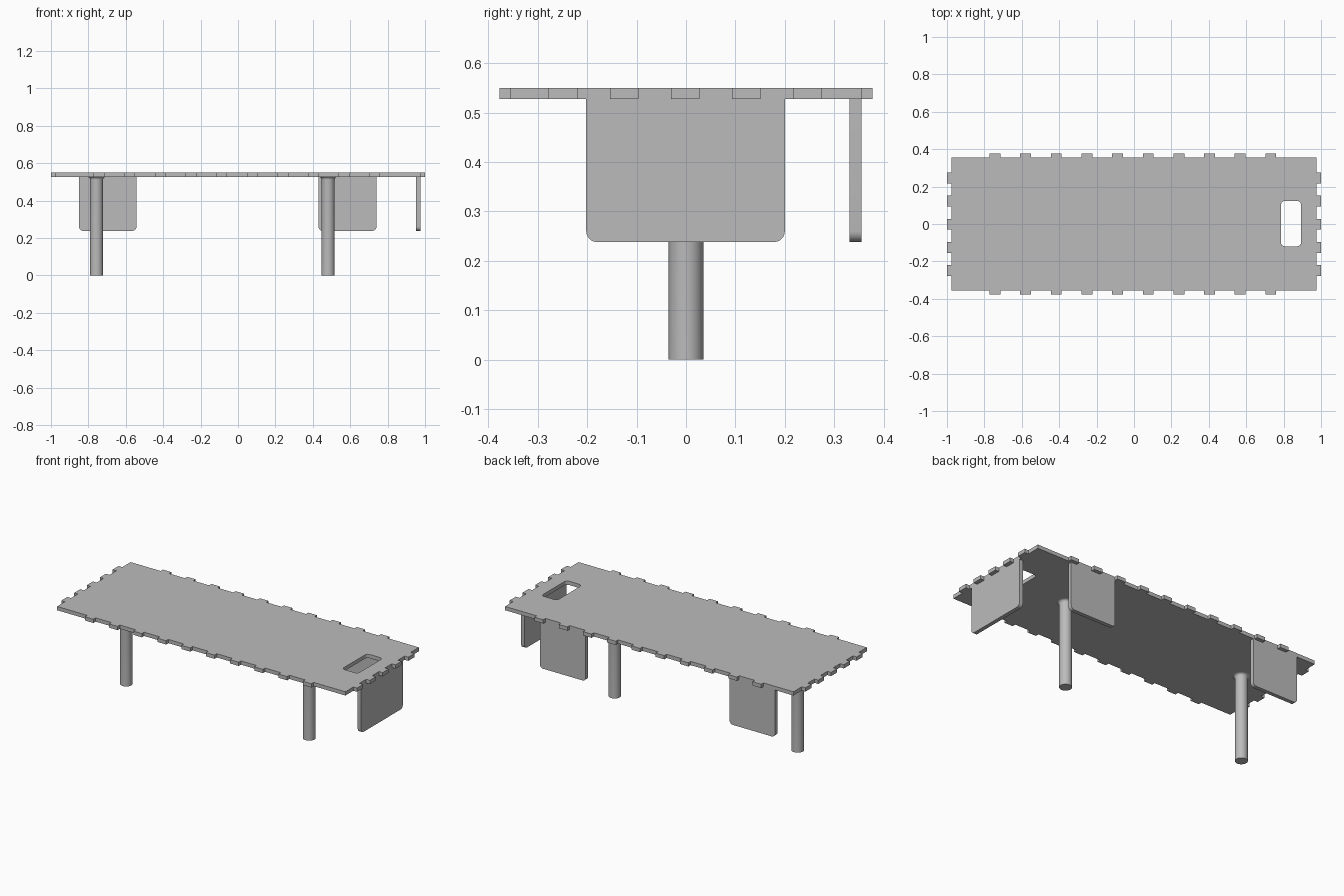
import bpy
import bmesh
from math import sin, cos, pi, radians
from mathutils import Matrix

if "Cube" in bpy.data.objects:
    bpy.data.objects.remove(bpy.data.objects["Cube"])

grey = bpy.data.materials.new("plain grey")
grey.use_nodes = True
grey.diffuse_color = (0.5, 0.5, 0.5, 1)
grey.node_tree.nodes["Principled BSDF"].inputs["Base Color"].default_value = (0.5, 0.5, 0.5, 1)

TOP, UNDER, PANEL_BOTTOM = 0.55, 0.527, 0.238
HALF_X, HALF_Y = 0.975, 0.355
THICK = 0.024
TAB_HALF = 0.029


def finish(name, bm):
    """Clean the mesh, link it, colour it and smooth its curved faces."""
    bmesh.ops.remove_doubles(bm, verts=bm.verts, dist=1e-5)
    bmesh.ops.recalc_face_normals(bm, faces=bm.faces)
    mesh = bpy.data.meshes.new(name)
    bm.to_mesh(mesh)
    bm.free()
    mesh.materials.append(grey)
    ob = bpy.data.objects.new(name, mesh)
    bpy.context.collection.objects.link(ob)
    bpy.ops.object.select_all(action='DESELECT')
    ob.select_set(True)
    bpy.context.view_layer.objects.active = ob
    bpy.ops.object.shade_smooth_by_angle(angle=radians(30))
    return ob


def slab(name, outlines, thickness, matrix):
    """Extrude flat outlines (inner ones become holes) about the local z = 0."""
    curve = bpy.data.curves.new(name, 'CURVE')
    curve.dimensions = '2D'
    curve.fill_mode = 'BOTH'
    curve.extrude = thickness / 2
    for points in outlines:
        spline = curve.splines.new('POLY')
        spline.points.add(len(points) - 1)
        for p, (u, v) in zip(spline.points, points):
            p.co = (u, v, 0, 1)
        spline.use_cyclic_u = True
    temp = bpy.data.objects.new(name + " outline", curve)
    bpy.context.collection.objects.link(temp)
    flat = bpy.data.meshes.new_from_object(
        temp.evaluated_get(bpy.context.evaluated_depsgraph_get()))
    bm = bmesh.new()
    bm.from_mesh(flat)
    bm.transform(matrix)
    bpy.data.objects.remove(temp)
    bpy.data.curves.remove(curve)
    bpy.data.meshes.remove(flat)
    return finish(name, bm)


def rounded_rect(u0, u1, v0, v1, r, round_top=True):
    corners = [(u0 + r, v0 + r, pi), (u1 - r, v0 + r, 1.5 * pi)]
    if round_top:
        corners += [(u1 - r, v1 - r, 0), (u0 + r, v1 - r, pi / 2)]
    points = [(u + r * cos(a + i * pi / 12), v + r * sin(a + i * pi / 12))
              for u, v, a in corners for i in range(7)]
    return points if round_top else points + [(u1, v1), (u0, v1)]


def tabbed(centres, edge, tip, step):
    """Stepped line along one side: (distance along, distance out) pairs."""
    points = []
    for c in centres:
        a, b = c - step * TAB_HALF, c + step * TAB_HALF
        points += [(a, edge), (a, tip), (b, tip), (b, edge)]
    return points


# Top plate with tabbed edges and a rounded slot
long_tabs = [-0.743 + 0.1638 * i for i in range(10)]
short_tabs = [-0.249 + 0.1237 * i for i in range(5)]
outline = [(-HALF_X, -HALF_Y)]
outline += tabbed(long_tabs, -HALF_Y, -0.377, 1)
outline += [(HALF_X, -HALF_Y)]
outline += [(x, y) for y, x in tabbed(short_tabs, HALF_X, 1.0, 1)]
outline += [(HALF_X, HALF_Y)]
outline += tabbed(long_tabs[::-1], HALF_Y, 0.377, -1)
outline += [(-HALF_X, HALF_Y)]
outline += [(x, y) for y, x in tabbed(short_tabs[::-1], -HALF_X, -1.0, -1)]
slot = rounded_rect(0.786, 0.893, -0.119, 0.123, 0.02)
slab("top_plate", [outline, slot], TOP - UNDER,
     Matrix.Translation((0, 0, (TOP + UNDER) / 2)))

# Hanging panels: two along the back edge, one at the left end
upright = Matrix.Rotation(pi / 2, 4, 'X')
for name, u0, u1 in (("back_panel_right", -0.85, -0.543),
                     ("back_panel_left", 0.43, 0.74)):
    shape = rounded_rect(u0, u1, PANEL_BOTTOM, UNDER, 0.022, False)
    slab(name, [shape], THICK,
         Matrix.Translation((0, HALF_Y - THICK / 2, 0)) @ upright)
shape = rounded_rect(-0.202, 0.2, PANEL_BOTTOM, UNDER, 0.022, False)
slab("end_panel", [shape], THICK,
     Matrix.Translation((HALF_X - THICK / 2, 0, 0))
     @ Matrix.Rotation(pi / 2, 4, 'Z') @ upright)

# Round legs with a small fillet under the plate
RADIUS, FILLET = 0.035, 0.016
for name, x in (("right_leg", -0.756), ("left_leg", 0.482)):
    profile = [(0, 0), (RADIUS, 0)]
    for i in range(7):
        a = i * pi / 12
        profile.append((RADIUS + FILLET * (1 - cos(a)),
                        UNDER - FILLET * (1 - sin(a))))
    profile.append((0, UNDER))
    bm = bmesh.new()
    verts = [bm.verts.new((r, 0, z)) for r, z in profile]
    edges = [bm.edges.new(pair) for pair in zip(verts, verts[1:])]
    bmesh.ops.spin(bm, geom=verts + edges, cent=(0, 0, 0), axis=(0, 0, 1),
                   angle=2 * pi, steps=40)
    bm.transform(Matrix.Translation((x, 0, 0)))
    finish(name, bm)
